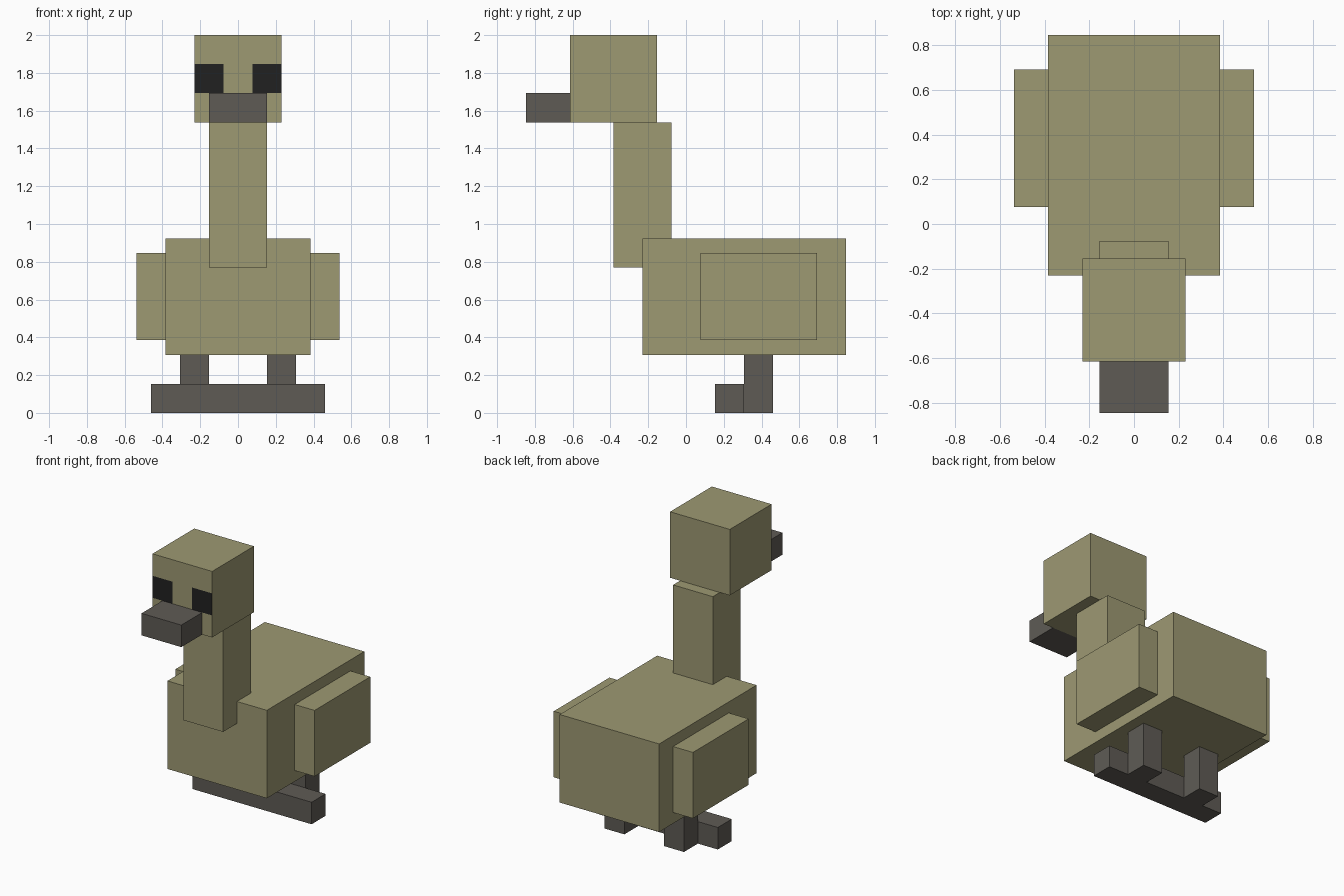
import bpy, bmesh
from mathutils import Vector

cube = bpy.data.objects.get("Cube")
if cube:
    bpy.data.objects.remove(cube)

U = 2 / 26  # one block unit


def material(name, rgb):
    m = bpy.data.materials.new(name)
    m.use_nodes = True
    m.diffuse_color = (*rgb, 1)
    bsdf = m.node_tree.nodes["Principled BSDF"]
    bsdf.inputs["Base Color"].default_value = (*rgb, 1)
    bsdf.inputs["Roughness"].default_value = 0.9
    return m


olive = material("olive plumage", (0.337, 0.319, 0.171))
grey = material("warm grey", (0.114, 0.105, 0.091))
black = material("eye black", (0.015, 0.015, 0.015))


def box(name, mat, low, high):
    """Box between two corners given in block units."""
    low, high = Vector(low) * U, Vector(high) * U
    bm = bmesh.new()
    bmesh.ops.create_cube(bm, size=1)
    bmesh.ops.scale(bm, vec=high - low, verts=bm.verts)
    bmesh.ops.translate(bm, vec=(low + high) / 2, verts=bm.verts)
    mesh = bpy.data.meshes.new(name)
    bm.to_mesh(mesh)
    bm.free()
    mesh.materials.append(mat)
    obj = bpy.data.objects.new(name, mesh)
    bpy.context.collection.objects.link(obj)
    return obj


# Body, neck and beak
box("body", olive, (-5, -3, 4), (5, 11, 12))
box("neck", olive, (-2, -5, 10), (2, -1, 20))
box("beak", grey, (-2, -11, 20), (2, -8, 22))

# Head with eyes cut into the front face
head = box("head", olive, (-3, -8, 20), (3, -2, 26))
head.data.materials.append(black)
bm = bmesh.new()
bm.from_mesh(head.data)
for point, normal in (((-1, 0, 0), (1, 0, 0)), ((1, 0, 0), (1, 0, 0)),
                      ((0, 0, 22), (0, 0, 1)), ((0, 0, 24), (0, 0, 1))):
    bmesh.ops.bisect_plane(bm, geom=bm.verts[:] + bm.edges[:] + bm.faces[:],
                           plane_co=Vector(point) * U, plane_no=normal)
for face in bm.faces:
    c = face.calc_center_median() / U
    if face.normal.y < -0.9 and abs(c.x) > 1 and 22 < c.z < 24:
        face.material_index = 1
bm.to_mesh(head.data)
bm.free()

# Wings and legs, one per side
for side, sign in (("left", 1), ("right", -1)):
    def paired(name, mat, x0, x1, y0, y1, z0, z1):
        a, b = sorted((sign * x0, sign * x1))
        box(f"{side}_{name}", mat, (a, y0, z0), (b, y1, z1))

    paired("wing", olive, 5, 7, 1, 9, 5, 11)
    paired("leg", grey, 2, 4, 4, 6, 0, 4)

# Feet meet in the middle as one bar
box("feet", grey, (-6, 2, 0), (6, 4, 2))
